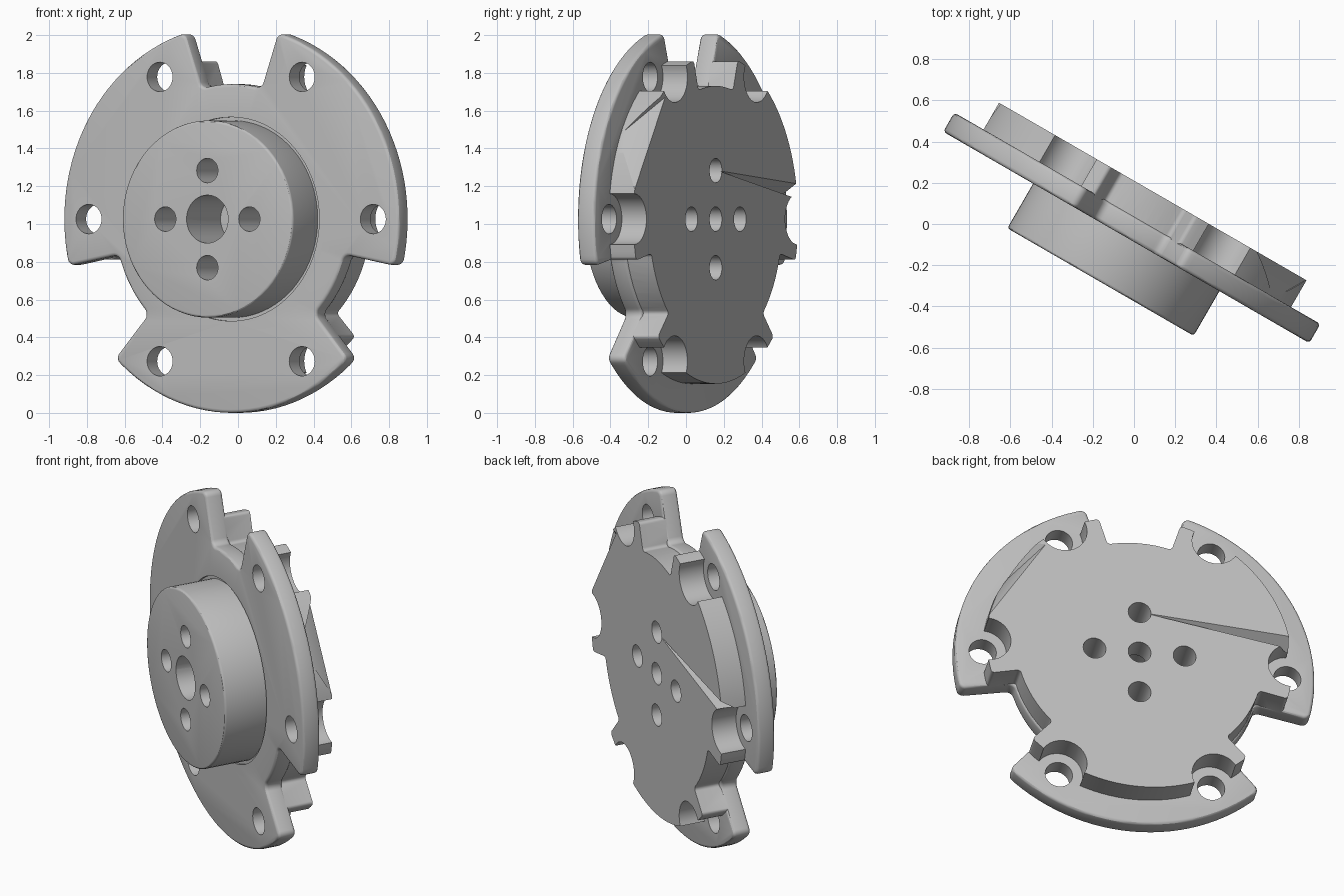
import bpy, bmesh
from math import radians, sin, cos
from mathutils import Matrix, Vector

cube = bpy.data.objects.get("Cube")
if cube:
    bpy.data.objects.remove(cube, do_unlink=True)

metal = bpy.data.materials.new("grey metal")
metal.use_nodes = True
GREY = (0.52, 0.52, 0.52, 1)
metal.diffuse_color = GREY
metal.node_tree.nodes["Principled BSDF"].inputs["Base Color"].default_value = GREY

# Depths along the part's own axis (front is positive)
BOSS_FRONT, PLATE_FRONT, PLATE_BACK, HUB_BACK = 0.325, 0.075, -0.032, -0.182
BOLT_RING = 0.869


def polar(r, deg):
    return Vector((r * cos(radians(deg)), r * sin(radians(deg)), 0))


def finish(name, bm):
    bmesh.ops.recalc_face_normals(bm, faces=bm.faces[:])
    mesh = bpy.data.meshes.new(name)
    bm.to_mesh(mesh)
    bm.free()
    mesh.materials.append(metal)
    obj = bpy.data.objects.new(name, mesh)
    bpy.context.collection.objects.link(obj)
    return obj


def prism(name, points, back, front, corners=(), fillet=0.0):
    """Extrude a flat outline, rounding the listed corners."""
    bm = bmesh.new()
    verts = [bm.verts.new((p.x, p.y, back)) for p in points]
    bm.faces.new(verts)
    if fillet:
        bmesh.ops.bevel(bm, geom=[verts[i] for i in corners], offset=fillet,
                        segments=5, profile=0.5, affect='VERTICES')
    ext = bmesh.ops.extrude_face_region(bm, geom=bm.faces[:])
    moved = [g for g in ext["geom"] if isinstance(g, bmesh.types.BMVert)]
    bmesh.ops.translate(bm, verts=moved, vec=(0, 0, front - back))
    return finish(name, bm)


def disc(name, radius, back, front, centre=Vector(), sides=40):
    ring = [centre + polar(radius, 360 * i / sides) for i in range(sides)]
    return prism(name, ring, back, front)


def hull(name, points):
    bm = bmesh.new()
    for p in points:
        bm.verts.new(p)
    bmesh.ops.convex_hull(bm, input=bm.verts[:])
    return finish(name, bm)


def notched(name, outer, inner, half_out, half_in, back, front, fillet):
    """Disc outline with three notches, at the top and the lower sides."""
    points, corners = [], []
    for mid in (90, 210, 330):
        for r, a, b, steps in ((inner, mid - half_in, mid + half_in, 8),
                               (outer, mid + half_out, mid + 120 - half_out, 28)):
            first = len(points)
            points += [polar(r, a + (b - a) * i / steps) for i in range(steps + 1)]
            corners += [first, len(points) - 1]
    return prism(name, points, back, front, corners, fillet)


def apply_all(obj):
    bpy.context.view_layer.objects.active = obj
    for m in list(obj.modifiers):
        bpy.ops.object.modifier_apply(modifier=m.name)


def combine(obj, other, operation):
    m = obj.modifiers.new("combine", 'BOOLEAN')
    m.operation, m.object, m.solver = operation, other, 'EXACT'
    apply_all(obj)
    bpy.data.objects.remove(other, do_unlink=True)


def soften(obj, width):
    m = obj.modifiers.new("soft edge", 'BEVEL')
    m.width, m.segments = width, 3
    m.limit_method, m.angle_limit = 'ANGLE', radians(40)
    apply_all(obj)


# Flange plate with a shallow groove around the boss
plate = notched("flange_plate", 1.026, 0.715, 16, 14.7, PLATE_BACK, PLATE_FRONT, 0.035)
soften(plate, 0.018)
combine(plate, disc("groove", 0.54, 0.06, 0.2, sides=64), 'DIFFERENCE')

# Rear hub with round reliefs behind the bolt holes
hub = notched("rear_hub", 0.872, 0.705, 15.5, 15, HUB_BACK, 0.02, 0.02)
for k in range(6):
    combine(hub, disc("relief", 0.135, -0.4, 0.2, polar(BOLT_RING, 60 * k)), 'DIFFERENCE')

# Flat facet on one hub sector and a thin wedge dent on the other
combine(hub, hull("facet", [(0.86, 0.15, -0.186), (0.53, 0.65, -0.186),
                            (0.77, 0.44, -0.03), (1.2, 0.7, -0.19)]), 'DIFFERENCE')
combine(hub, hull("dent", [(0, 0.26, -0.184), (-0.9, 0.185, -0.184),
                           (-0.9, 0.1, -0.184), (-0.9, 0.125, -0.09)]), 'DIFFERENCE')

# Front boss
boss = disc("front_boss", 0.522, 0.0, BOSS_FRONT, sides=72)
soften(boss, 0.014)

# Join into one body, then drill it
combine(plate, hub, 'UNION')
combine(plate, boss, 'UNION')
for k in range(6):
    combine(plate, disc("bolt_hole", 0.078, -0.4, 0.2, polar(BOLT_RING, 60 * k)), 'DIFFERENCE')
for k in range(4):
    combine(plate, disc("boss_hole", 0.065, -0.4, 0.5, polar(0.257, 90 * k)), 'DIFFERENCE')
combine(plate, disc("bore", 0.127, -0.035, 0.5), 'DIFFERENCE')
combine(plate, disc("rear_bore", 0.065, -0.4, 0.1), 'DIFFERENCE')

# Stand upright, turned thirty degrees
u, n = Vector((cos(radians(30)), -0.5, 0)), Vector((-0.5, -cos(radians(30)), 0))
turn = Matrix((u, (0, 0, 1), n)).transposed().to_4x4()
plate.data.transform(Matrix.Translation((0, 0, 1.026)) @ turn)
plate.name = "mounting_flange"
bpy.ops.object.select_all(action='DESELECT')
plate.select_set(True)
bpy.context.view_layer.objects.active = plate
bpy.ops.object.shade_smooth_by_angle(angle=radians(30))
